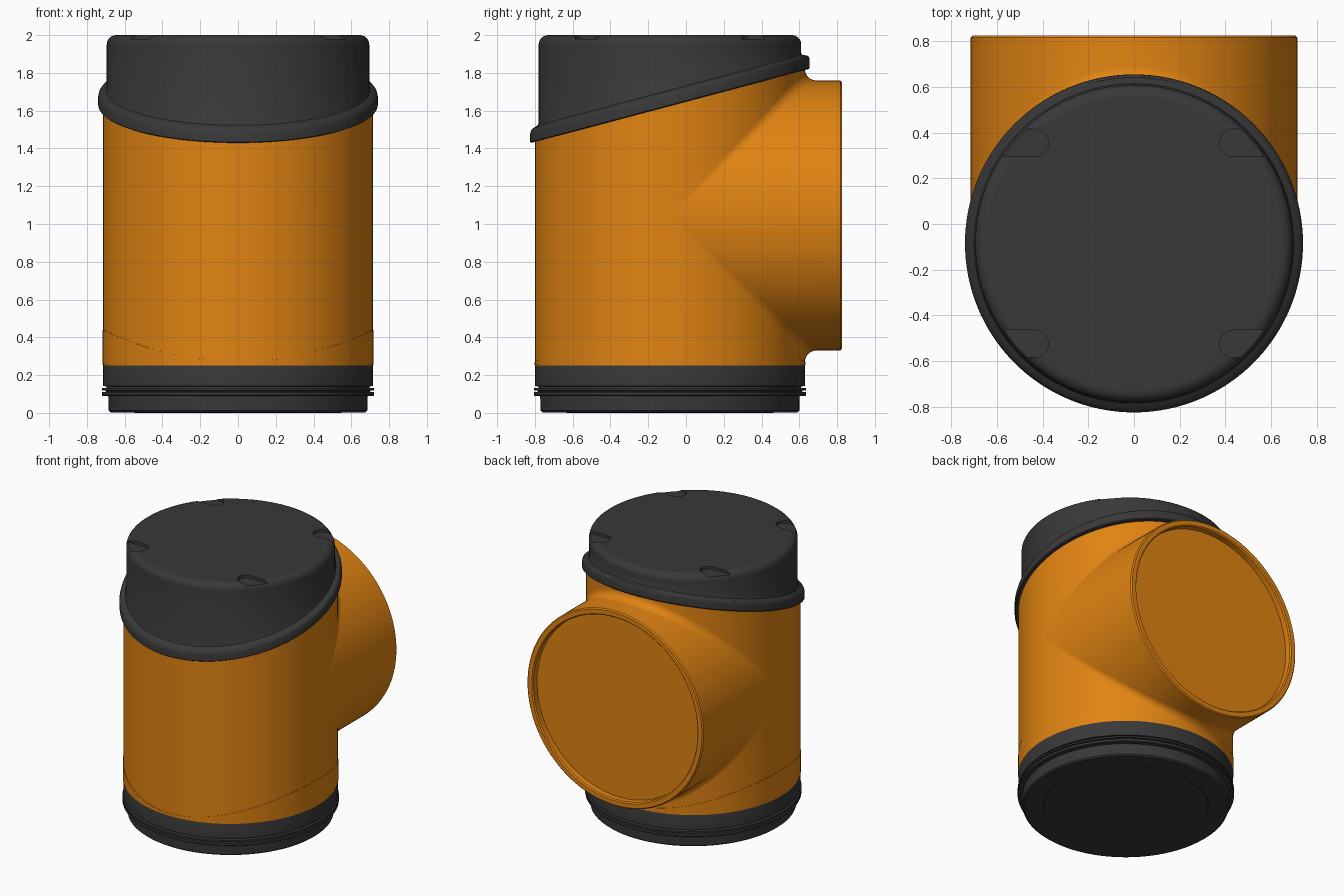
import bpy, bmesh
from math import sin, cos, pi, radians
from mathutils import Vector

if "Cube" in bpy.data.objects:
    bpy.data.objects.remove(bpy.data.objects["Cube"])

YC, ZC = -0.085, 1.045      # body axis (y) and side port axis (z)
R, F = 0.715, 0.06          # pipe radius, blend radius where pipes meet
SLOPE = 0.266               # tilt of the lid collar
N = 128
Y_END = 0.825               # open end of the side port


def material(name, rgb):
    m = bpy.data.materials.new(name)
    m.diffuse_color = (*rgb, 1)
    m.use_nodes = True
    m.node_tree.nodes["Principled BSDF"].inputs["Base Color"].default_value = m.diffuse_color
    return m


ORANGE = material("orange_plastic", (0.75, 0.23, 0.006))
BLACK = material("black_plastic", (0.04, 0.04, 0.04))


def add_strips(bm, columns):
    """Join neighbouring columns of points with quads."""
    rows = [[bm.verts.new(p) for p in c] for c in columns]
    for a, b in zip(rows, rows[1:]):
        for k in range(len(a) - 1):
            bm.faces.new((a[k], b[k], b[k + 1], a[k + 1]))


def finish(bm, name, mat, smooth=True):
    bmesh.ops.remove_doubles(bm, verts=bm.verts, dist=1e-5)
    bmesh.ops.dissolve_degenerate(bm, edges=bm.edges, dist=1e-5)
    bmesh.ops.recalc_face_normals(bm, faces=bm.faces)
    me = bpy.data.meshes.new(name)
    bm.to_mesh(me)
    bm.free()
    ob = bpy.data.objects.new(name, me)
    bpy.context.collection.objects.link(ob)
    me.materials.append(mat)
    if smooth:
        shade(ob)
    return ob


def shade(ob):
    bpy.ops.object.select_all(action='DESELECT')
    ob.select_set(True)
    bpy.context.view_layer.objects.active = ob
    bpy.ops.object.shade_smooth_by_angle(angle=radians(30))


def lathe(name, profile, mat):
    """Revolve (radius, z, shear) points about the body axis."""
    cols = []
    for i in range(N + 1):
        t = 2 * pi * i / N
        cols.append([(r * cos(t), YC + r * sin(t), z + s * r * sin(t))
                     for r, z, s in profile])
    bm = bmesh.new()
    add_strips(bm, cols)
    return finish(bm, name, mat)


# Orange tee body: upright pipe, rolling-ball blend, side port with recessed cap
def front_column(t):
    x, y = R * cos(t), R * sin(t)
    return [(x, YC + y, z) for z in (0.25, ZC, 1.635 + SLOPE * y)]


def back_column(t, side):
    c, s = cos(t), sin(t)
    end = 1.635 + SLOPE * R * s if side > 0 else 0.25
    pts = [(R * c, YC + R * s, end)]
    centre = Vector(((R + F) * c, (R + F) * s, (R + F) * s))
    a, b = Vector((-c, -s, 0)), Vector((-c, 0, -s))
    ang = a.angle(b)
    for k in range(11):
        u = k / 10
        d = a if ang < 1e-6 else (a * sin((1 - u) * ang) + b * sin(u * ang)) / sin(ang)
        p = centre + F * d
        pts.append((p.x, YC + p.y, ZC + side * p.z))
    for r, y in ((R, Y_END - 0.008), (R - 0.008, Y_END), (0.675, Y_END),
                 (0.667, Y_END - 0.008), (0.667, Y_END - 0.05), (0, Y_END - 0.05)):
        pts.append((r * c, y, ZC + side * r * s))
    return pts


half = [pi * i / (N // 2) for i in range(N // 2 + 1)]
bm = bmesh.new()
add_strips(bm, [front_column(pi + t) for t in half])
for side in (1, -1):
    add_strips(bm, [back_column(t, side) for t in half])
finish(bm, "tee_body", ORANGE)

# Thin skirt with a curved upper seam around the foot of the body
skirt = []
for i in range(N + 1):
    t = 2 * pi * i / N
    top = 0.27 + 0.17 * cos(t) ** 2
    skirt.append([(r * cos(t), YC + r * sin(t), z)
                  for r, z in ((R + 0.002, 0.254), (R + 0.002, top), (R - 0.001, top))])
bm = bmesh.new()
add_strips(bm, skirt)
finish(bm, "body_skirt", ORANGE)

# Black base plug with two sealing ribs
base = [(0, 0.256), (0.713, 0.256), (0.715, 0.25), (0.715, 0.142), (0.695, 0.14), (0.695, 0.133),
        (0.72, 0.131), (0.72, 0.119), (0.7, 0.117), (0.7, 0.112),
        (0.72, 0.11), (0.72, 0.094), (0.716, 0.09), (0.687, 0.09),
        (0.685, 0.012), (0.674, 0.003), (0.55, 0.003), (0.547, 0), (0, 0)]
lathe("base_plug", [(r, z, 0) for r, z in base], BLACK)

# Black lid: sheared collar below, level rounded top above
H = 1.625
lid = [(0, H + 0.02, SLOPE), (0.70, H + 0.02, SLOPE), (0.70, H, SLOPE), (0.735, H, SLOPE),
       (0.74, H + 0.005, SLOPE), (0.74, H + 0.05, SLOPE), (0.736, H + 0.064, SLOPE),
       (0.727, H + 0.074, SLOPE), (0.71, H + 0.08, SLOPE), (0.70, H + 0.084, SLOPE),
       (0.695, H + 0.095, SLOPE)]
for k in range(7):
    a = pi / 2 * k / 6
    lid.append((0.645 + 0.05 * cos(a), 1.95 + 0.05 * sin(a), 0))
lid += [(0.635, 2.0, 0), (0, 2.0, 0)]
lid_ob = lathe("lid", lid, BLACK)

# Four round-ended finger slots cut into the lid top
bm = bmesh.new()
for sx in (1, -1):
    for sy in (1, -1):
        outline = [(0.85, 0.06)]
        outline += [(0.435 + 0.06 * cos(a), 0.06 * sin(a))
                    for a in (pi / 2 + pi * k / 16 for k in range(17))]
        outline.append((0.85, -0.06))
        f = bm.faces.new([bm.verts.new((sx * x, YC + sy * 0.44 + y, 1.98)) for x, y in outline])
        ext = bmesh.ops.extrude_face_region(bm, geom=[f])
        bmesh.ops.translate(bm, vec=(0, 0, 0.1),
                            verts=[v for v in ext["geom"] if isinstance(v, bmesh.types.BMVert)])
cutter = finish(bm, "slot_cutter", BLACK, smooth=False)
cutter.hide_render = True
mod = lid_ob.modifiers.new("slots", 'BOOLEAN')
mod.operation, mod.solver, mod.object = 'DIFFERENCE', 'EXACT', cutter
bpy.context.view_layer.objects.active = lid_ob
# keep the cut ahead of the smoothing, then bake it
bpy.ops.object.modifier_move_to_index(modifier="slots", index=0)
bpy.ops.object.modifier_apply(modifier="slots")
bpy.data.objects.remove(cutter)
shade(lid_ob)
